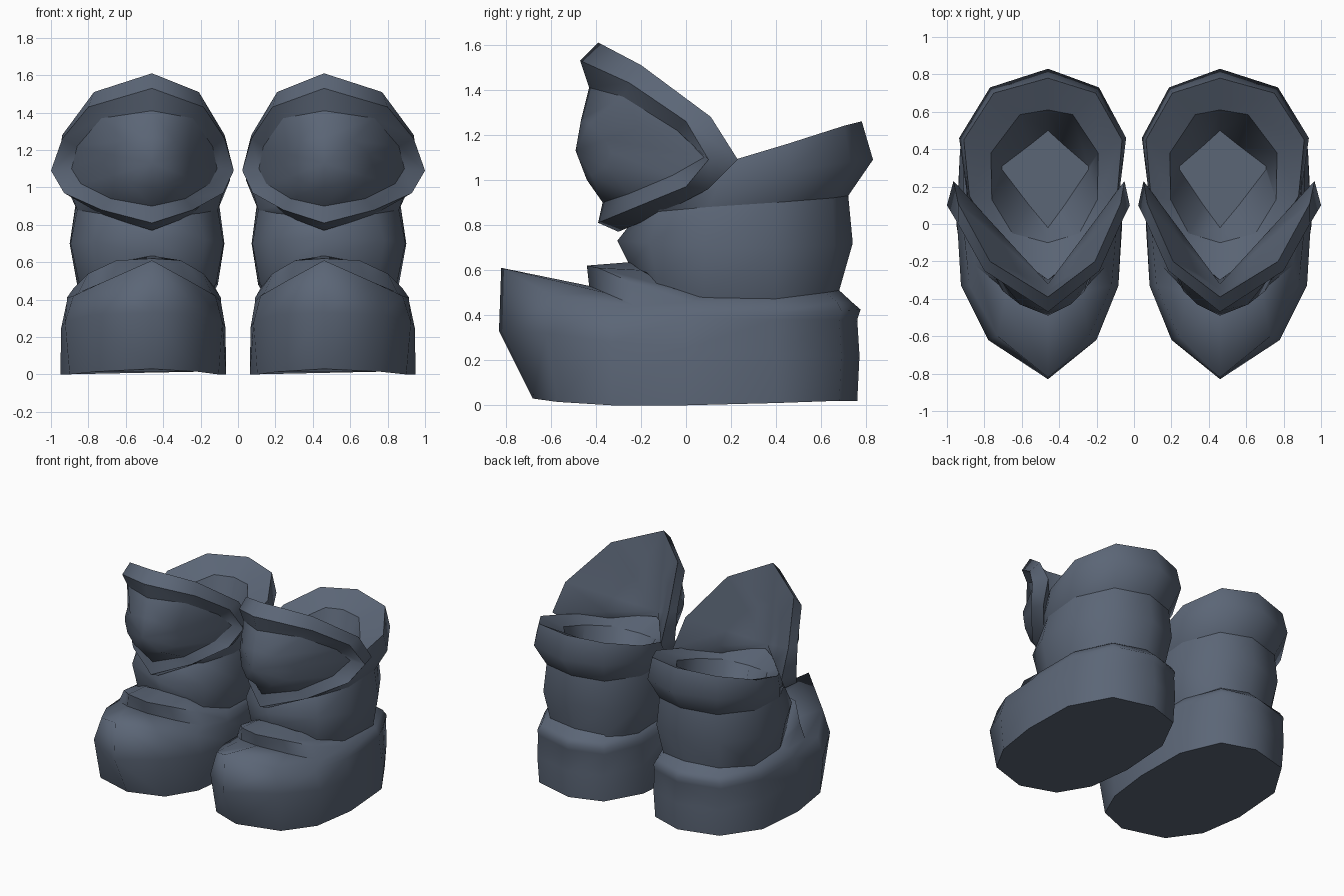
import bpy, bmesh

CX = 0.46  # centre line of one boot

slate = bpy.data.materials.new("slate blue")
slate.diffuse_color = (0.105, 0.132, 0.182, 1)


def full_ring(half, k):
    """Half outline (dx, y, z) -> closed ring; the inner side is narrower by k."""
    outer = [(CX + d, y, z) for d, y, z in half]
    inner = [(CX - d * k, y, z) for d, y, z in half[-2:0:-1]]
    return outer + inner


def loft(name, halves, k, sharp_rings, front_only=()):
    """Skin the rings; smooth everywhere except along the listed rings."""
    bm = bmesh.new()
    rings = [[bm.verts.new(p) for p in full_ring(h, k)] for h in halves]
    n = len(rings[0])
    for a, b in zip(rings, rings[1:]):
        for i in range(n):
            j = (i + 1) % n
            bm.faces.new((a[i], a[j], b[j], b[i]))
    bm.faces.new(rings[0])
    bm.faces.new(rings[-1])
    for r in sharp_rings:
        for i in range(n):
            e = bm.edges.get((rings[r][i], rings[r][(i + 1) % n]))
            if r not in front_only or max(v.co.y for v in e.verts) < -.15:
                e.smooth = False
    bmesh.ops.remove_doubles(bm, verts=bm.verts, dist=0.0005)
    bmesh.ops.recalc_face_normals(bm, faces=bm.faces)
    for f in bm.faces:
        f.smooth = True
    me = bpy.data.meshes.new(name)
    bm.to_mesh(me)
    bm.free()
    me.materials.append(slate)
    ob = bpy.data.objects.new(name, me)
    bpy.context.collection.objects.link(ob)
    m = ob.modifiers.new("other boot", 'MIRROR')
    m.use_mirror_merge = False
    return ob


# Foot: sole, side wall, toe edge, step under the instep strap, strap
loft("foot", [
    [(0, -.68, .03), (.30, -.57, .015), (.44, -.33, 0), (.49, 0, 0), (.47, .4, .01), (.30, .68, .02), (0, .76, .02)],
    [(0, -.83, .33), (.32, -.62, .32), (.465, -.33, .28), (.485, 0, .25), (.47, .4, .23), (.31, .69, .22), (0, .77, .22)],
    [(0, -.82, .61), (.27, -.60, .49), (.42, -.33, .42), (.455, 0, .39), (.45, .4, .38), (.31, .68, .38), (0, .76, .38)],
    [(0, -.43, .53), (.22, -.36, .50), (.39, -.22, .44), (.455, .01, .41), (.45, .4, .41), (.31, .69, .42), (0, .775, .425)],
    [(0, -.44, .62), (.19, -.39, .61), (.34, -.23, .54), (.42, .03, .46), (.42, .4, .46), (.29, .67, .46), (0, .74, .455)],
    [(0, -.25, .635), (.18, -.20, .60), (.33, -.06, .52), (.37, .06, .485), (.38, .4, .48), (.25, .62, .50), (0, .68, .51)],
], .81, [0, 3, 4, 5], (3, 4))

# Ankle bulge, flared cuff, rim, sloping lining, inner wall and floor of the opening
loft("shaft_and_cuff", [
    [(0, -.24, .45), (.28, -.13, .45), (.37, .08, .45), (.38, .4, .45), (.25, .62, .45), (0, .68, .45)],
    [(0, -.25, .62), (.30, -.13, .56), (.39, .08, .49), (.40, .4, .48), (.25, .62, .50), (0, .68, .51)],
    [(0, -.305, .73), (.32, -.16, .72), (.435, .08, .70), (.44, .4, .70), (.28, .66, .71), (0, .74, .72)],
    [(0, -.21, .85), (.28, -.12, .86), (.40, .1, .88), (.41, .4, .90), (.26, .65, .92), (0, .72, .93)],
    [(0, -.28, .86), (.29, -.13, .90), (.43, .14, .97), (.475, .46, 1.04), (.31, .73, 1.08), (0, .83, 1.09)],
    [(0, -.30, .99), (.27, -.10, 1.01), (.42, .15, 1.07), (.45, .45, 1.16), (.29, .70, 1.24), (0, .78, 1.26)],
    [(0, -.10, .94), (.19, -.05, .96), (.30, .13, 1.01), (.305, .38, 1.09), (.15, .585, 1.16), (0, .61, 1.17)],
    [(0, -.02, .76), (.10, .10, .76), (.245, .29, .76), (.245, .31, .76), (.10, .42, .76), (0, .50, .76)],
], .88, [0, 3, 5, 6, 7])

# Shin guard: domed front, raised rim, hollow back
back_rim = [(0, -.39, 1.61), (.31, -.20, 1.51), (.48, .11, 1.28), (.505, .23, 1.09), (.44, .10, .96), (.26, -.11, .85), (0, -.30, .77)]
middle = (0, -.32, 1.02)
hollow = [tuple(m + .5 * (p - m) for p, m in zip(v, middle)) for v in back_rim]
loft("shin_guard", [
    [(0, -.49, 1.13)] * 7,
    [(0, -.465, 1.27), (.15, -.43, 1.25), (.24, -.36, 1.18), (.26, -.33, 1.12), (.22, -.36, 1.06), (.12, -.42, 1.02), (0, -.44, 1.0)],
    [(0, -.43, 1.41), (.27, -.28, 1.37), (.40, -.04, 1.22), (.43, .08, 1.10), (.38, -.06, 1.02), (.22, -.25, .94), (0, -.37, .90)],
    [(0, -.47, 1.53), (.34, -.25, 1.43), (.48, .0, 1.26), (.54, .10, 1.09), (.47, .0, .97), (.27, -.22, .88), (0, -.39, .81)],
    back_rim,
    hollow,
    [middle] * 7,
], .81, [2, 3, 4])
